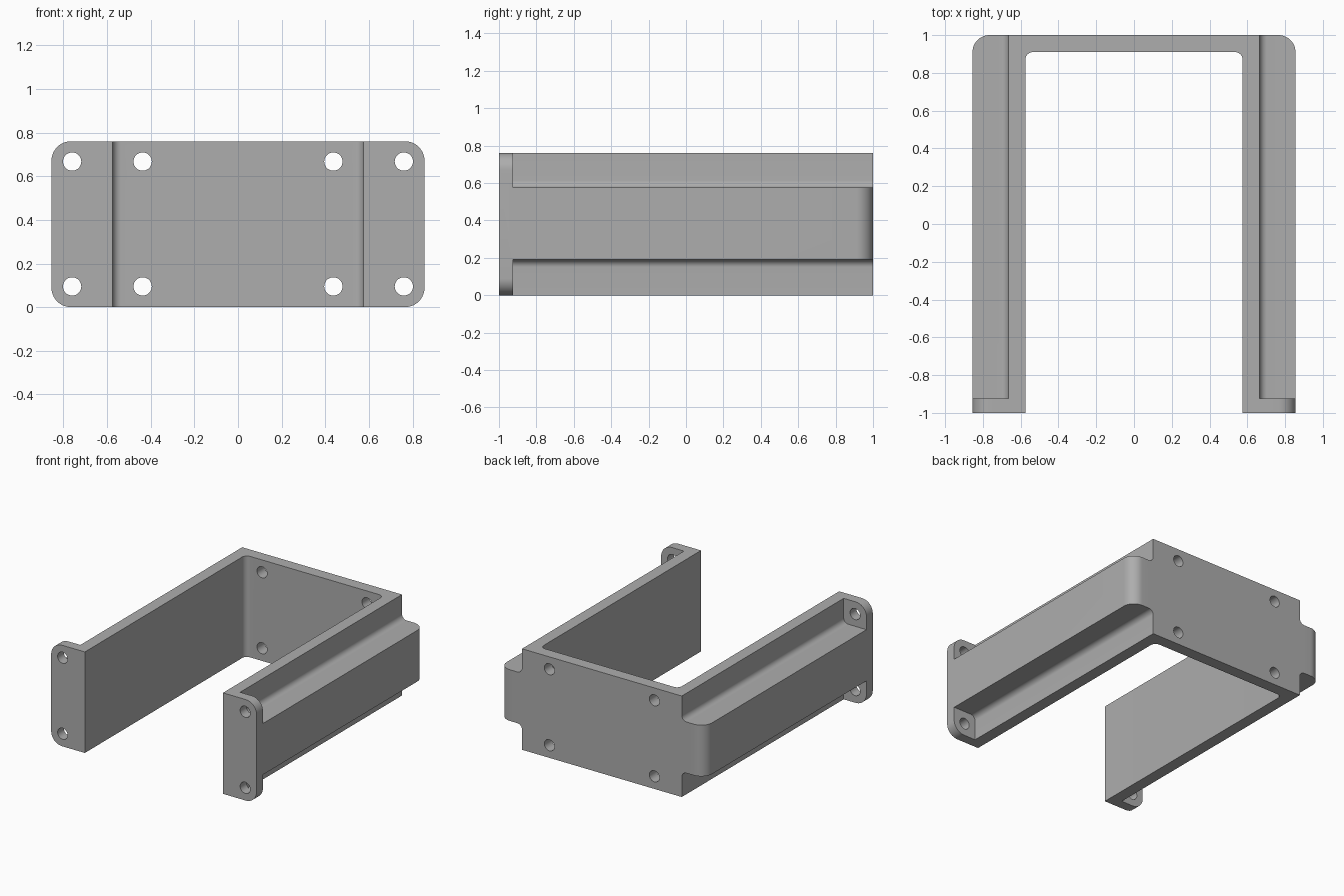
import bpy, bmesh
from math import sin, cos, radians
from mathutils import Vector

cube = bpy.data.objects.get("Cube")
if cube:
    bpy.data.objects.remove(cube)

W, H, L = 0.855, 0.76, 1.0      # half width, height, half length
INNER, WALL = 0.575, 0.665      # side wall faces
BACK, FLANGE = 0.91, -0.925     # back wall and front flange inner faces
LOW, HIGH = 0.19, 0.575         # rib bottom and top
R_OUT, R_IN, R_HOLE = 0.09, 0.04, 0.042

grey = bpy.data.materials.new("grey")
grey.use_nodes = True
grey.diffuse_color = (0.42, 0.42, 0.42, 1)
grey.node_tree.nodes["Principled BSDF"].inputs["Base Color"].default_value = grey.diffuse_color


def arc(cx, cy, r, start, end, n=12):
    angles = [radians(start + (end - start) * i / n) for i in range(n + 1)]
    return [(cx + r * cos(a), cy + r * sin(a)) for a in angles]


def prism(name, outline, lo, hi, axis):
    """Extrude a closed outline along z (outline in x, y) or y (outline in x, z)."""
    place = (lambda u, v, d: (u, v, d)) if axis == "z" else (lambda u, v, d: (u, d, v))
    bm = bmesh.new()
    face = bm.faces.new([bm.verts.new(place(u, v, lo)) for u, v in outline])
    top = bmesh.ops.extrude_face_region(bm, geom=[face])
    verts = [g for g in top["geom"] if isinstance(g, bmesh.types.BMVert)]
    bmesh.ops.translate(bm, verts=verts, vec=Vector(place(0, 0, hi - lo)))
    bmesh.ops.recalc_face_normals(bm, faces=bm.faces)
    mesh = bpy.data.meshes.new(name)
    bm.to_mesh(mesh)
    bm.free()
    mesh.materials.append(grey)
    obj = bpy.data.objects.new(name, mesh)
    bpy.context.collection.objects.link(obj)
    return obj


def mirrored(points):
    return points + [(-x, y) for x, y in reversed(points)]


# U-shaped plan: rounded outer back corners, small inner fillets
half = (arc(INNER - R_IN, BACK - R_IN, R_IN, 90, 0)
        + [(INNER, -L), (W, -L)]
        + arc(W - R_OUT, L - R_OUT, R_OUT, 0, 90))
bracket = prism("mounting_bracket", mirrored(half), 0, H, "z")


def boolean(cutter, operation="DIFFERENCE"):
    cutter.hide_render = True
    mod = bracket.modifiers.new(cutter.name, "BOOLEAN")
    mod.object, mod.operation, mod.solver = cutter, operation, "EXACT"
    cutters.append(cutter)


cutters = []

# Rounded flange corners, seen from the front
rounded = mirrored(arc(W - R_OUT, R_OUT, R_OUT, -90, 0)
                   + arc(W - R_OUT, H - R_OUT, R_OUT, 0, 90))
boolean(prism("corner_envelope", rounded, -L - 0.1, L + 0.1, "y"), "INTERSECT")

# Channels above and below each side rib, filleted where rib meets wall
for side in (-1, 1):
    for end in (-1, 1):
        edge = HIGH if end > 0 else LOW
        fillet = [(x, edge + end * v) for x, v in arc(WALL + R_IN, R_IN, R_IN, 180, 270)]
        far = H / 2 + end * 0.6
        outline = [(WALL, far)] + fillet + [(1, edge), (1, far)]
        boolean(prism("channel_cutter", [(side * x, z) for x, z in outline],
                      FLANGE, L + 0.1, "y"))

# Screw holes through the flanges and the back wall
for x, lo, hi in ((0.76, -L - 0.1, FLANGE + 0.1), (0.437, BACK - 0.1, L + 0.1)):
    for side in (-1, 1):
        for z in (0.095, 0.667):
            circle = arc(side * x, z, R_HOLE, 0, 360, 32)[:-1]
            boolean(prism("hole_cutter", circle, lo, hi, "y"))

# Bake the cuts and remove the helpers
graph = bpy.context.evaluated_depsgraph_get()
result = bpy.data.meshes.new_from_object(bracket.evaluated_get(graph))
bracket.modifiers.clear()
bracket.data = result
result.materials.clear()
result.materials.append(grey)
for poly in result.polygons:
    poly.material_index = 0
for cutter in cutters:
    bpy.data.objects.remove(cutter)

# Smooth fillets with sharp edges kept
bpy.ops.object.select_all(action="DESELECT")
bracket.select_set(True)
bpy.context.view_layer.objects.active = bracket
bpy.ops.object.shade_smooth_by_angle(angle=radians(30))
